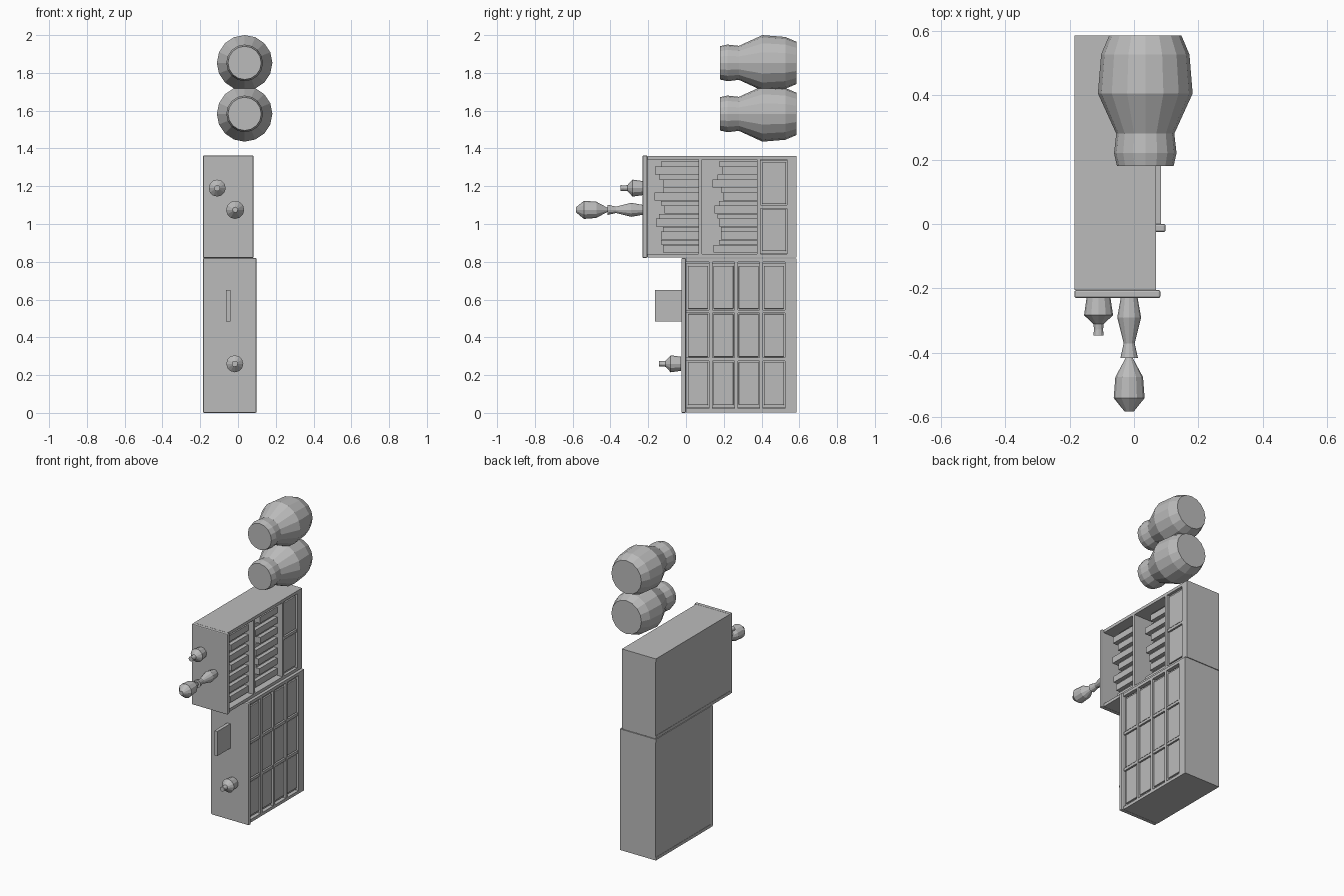
import bpy, bmesh, math
from mathutils import Matrix, Vector

cube = bpy.data.objects.get("Cube")
if cube:
    bpy.data.objects.remove(cube, do_unlink=True)

grey = bpy.data.materials.new("plain grey")
grey.use_nodes = True
grey.diffuse_color = (0.5, 0.5, 0.5, 1)
grey.node_tree.nodes["Principled BSDF"].inputs["Base Color"].default_value = (0.5, 0.5, 0.5, 1)

BACK, FOOT = -0.185, 0.585     # wall side (x) and foot end (y) of both units
BOARD = 0.02


def finish(name, bm):
    bmesh.ops.recalc_face_normals(bm, faces=bm.faces)
    mesh = bpy.data.meshes.new(name)
    bm.to_mesh(mesh)
    bm.free()
    mesh.materials.append(grey)
    obj = bpy.data.objects.new(name, mesh)
    bpy.context.collection.objects.link(obj)
    return obj


def box(name, x, y, z, bevel=0):
    """Box spanning the given (low, high) ranges."""
    bm = bmesh.new()
    size = Vector((x[1] - x[0], y[1] - y[0], z[1] - z[0]))
    mid = Vector((x[0] + x[1], y[0] + y[1], z[0] + z[1])) / 2
    bmesh.ops.create_cube(bm, size=1, matrix=Matrix.Translation(mid) @ Matrix.Diagonal((*size, 1)))
    obj = finish(name, bm)
    if bevel:
        mod = obj.modifiers.new("soft edge", "BEVEL")
        mod.width, mod.segments = bevel, 2
    return obj


def turned(name, x, z, profile, sides):
    """Faceted solid turned around the y axis from (y, radius) pairs."""
    bm = bmesh.new()
    rings = []
    for y, r in profile:
        angles = [2 * math.pi * i / sides for i in range(sides)]
        rings.append([bm.verts.new((x + r * math.sin(a), y, z + r * math.cos(a))) for a in angles])
    for a, b in zip(rings, rings[1:]):
        for i in range(sides):
            j = (i + 1) % sides
            bm.faces.new((a[i], a[j], b[j], b[i]))
    bm.faces.new(rings[0])
    bm.faces.new(rings[-1])
    return finish(name, bm)


def carcass(name, front, top, z0, z1):
    """Open case: two sides, back, plinth, overhanging top and a face frame."""
    body = front - 0.016
    for side, z in (("right", z0), ("left", z1 - BOARD)):
        box(f"{name}_{side}_side", (BACK, body), (top, FOOT), (z, z + BOARD))
        box(f"{name}_{side}_stile", (body, front), (top, FOOT), (z, z + BOARD))
    box(f"{name}_back", (BACK + 0.002, BACK + 0.02), (top, FOOT - 0.002), (z0 + BOARD, z1 - BOARD))
    box(f"{name}_plinth", (BACK + 0.002, front), (0.54, FOOT), (z0 + BOARD, z1 - BOARD))
    box(f"{name}_top", (BACK, front + 0.014), (top - 0.025, top), (z0 - 0.002, z1 + 0.002), 0.006)


def rails(name, front, z0, z1, ys):
    """Shelves with a face frame rail in front."""
    for i, y in enumerate(ys):
        box(f"{name}_shelf_{i}", (BACK + 0.02, front), (y - 0.009, y + 0.009), (z0 + BOARD, z1 - BOARD))


def panel_grid(name, front, ys, zs):
    """Recessed panels between the rails and the uprights."""
    for i, (y0, y1) in enumerate(zip(ys, ys[1:])):
        for j, (z0, z1) in enumerate(zip(zs, zs[1:])):
            if j:
                box(f"{name}_upright_{i}_{j}", (BACK + 0.02, front - 0.004), (y0, y1), (z0 - 0.009, z0 + 0.009))
            box(f"{name}_{i}_{j}", (front - 0.04, front - 0.008), (y0 + 0.014, y1 - 0.014),
                (z0 + 0.014, z1 - 0.014), 0.003)
            box(f"{name}_bed_{i}_{j}", (front - 0.05, front - 0.018), (y0, y1), (z0, z1))


# Lower unit with a grid of drawers
LOW = 0.084
carcass("lower_unit", LOW, 0.0, 0.002, 0.818)
steps = [-0.003 + 0.134 * i for i in range(5)]
rails("lower_unit", LOW, 0.002, 0.818, steps[1:])
panel_grid("drawer", LOW, steps, [0.028, 0.283, 0.537, 0.792])

# Upper unit with two bookshelves above a pair of doors
UP = 0.068
carcass("upper_unit", UP, -0.205, 0.822, 1.361)
rails("upper_unit", UP, 0.822, 1.361, [0.076, 0.385, 0.543])
panel_grid("door", UP, [0.388, 0.543], [0.843, 1.0915, 1.34])

# Books: short and tall volumes of varying depth
heights = [0.19, 0.23, 0.185, 0.235, 0.18, 0.225, 0.2]
for s, foot in enumerate((0.067, 0.376)):
    z = 0.848
    for i in range(14):
        thick = 0.026 if i % 2 else 0.043
        tall = heights[(i * 3 + s) % 7] if i % 2 == 0 else 0.19 + 0.01 * (i % 3)
        tip = 0.03 if i % 2 == 0 else 0.005
        box(f"book_{s}_{i}", (-0.14, tip), (foot - tall, foot), (z, z + thick - 0.001))
        z += thick

# Standing picture frame on the lower unit
box("picture_frame", (-0.063, -0.04), (-0.163, -0.024), (0.485, 0.65))

# Small bottles, one on each unit
bottle = [(0, 0.037), (-0.055, 0.045), (-0.082, 0.016), (-0.1, 0.014), (-0.118, 0.016)]
for name, x, z, base in (("upper_bottle", -0.11, 1.19, -0.228), ("lower_bottle", -0.017, 0.26, -0.026)):
    turned(name, x, z, [(base + y, r) for y, r in bottle], 12)

# Stemmed vase with a closed bud above it
turned("slim_vase", -0.015, 1.075, [(-0.228, 0.026), (-0.29, 0.037), (-0.37, 0.017), (-0.415, 0.027)], 12)
turned("vase_bud", -0.015, 1.075,
       [(-0.41, 0.008), (-0.475, 0.043), (-0.54, 0.048), (-0.582, 0.014)], 12)

# Two large floor jars
jar = [(FOOT, 0.112), (0.526, 0.137), (0.405, 0.147), (0.28, 0.09), (0.22, 0.097), (0.18, 0.088)]
for name, z in (("lower_jar", 1.583), ("upper_jar", 1.853)):
    turned(name, 0.035, z, jar, 16)
